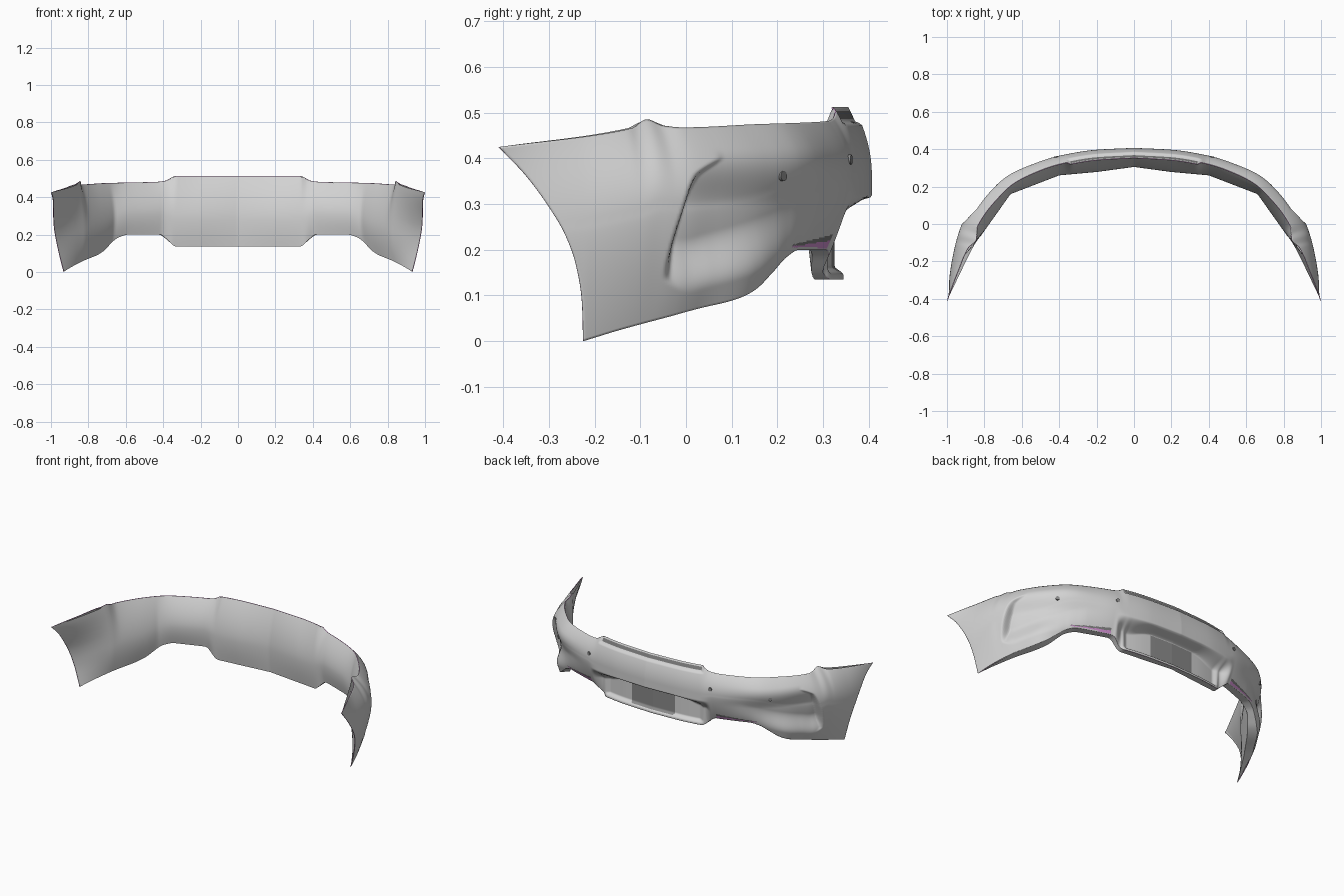
import bpy, bmesh, math
from mathutils import Vector

cube = bpy.data.objects.get("Cube")
if cube:
    bpy.data.objects.remove(cube, do_unlink=True)


def material(name, colour):
    m = bpy.data.materials.new(name)
    m.use_nodes = True
    m.diffuse_color = (*colour, 1)
    m.node_tree.nodes["Principled BSDF"].inputs["Base Color"].default_value = (*colour, 1)
    return m


PAINT = material("light grey paint", (0.65, 0.65, 0.65))
PLATE = material("mid grey plate", (0.25, 0.25, 0.25))
SLOT = material("dark grey slot", (0.2, 0.2, 0.2))
MAUVE = material("mauve trim", (0.62, 0.27, 0.62))


def clamp(x):
    return max(0.0, min(1.0, x))


def smooth(x):
    x = clamp(x)
    return x * x * (3 - 2 * x)


def curve(points, linear=False):
    """Monotone interpolation through (position, value) pairs."""
    xs, ys = zip(*points)
    sec = [(ys[i + 1] - ys[i]) / (xs[i + 1] - xs[i]) for i in range(len(xs) - 1)]
    slopes = [sec[0]]
    for a, b in zip(sec, sec[1:]):
        slopes.append(2 * a * b / (a + b) if a * b > 0 else 0.0)
    slopes.append(sec[-1])

    def f(x):
        x = max(xs[0], min(xs[-1], x))
        i = 0
        while i < len(sec) - 1 and x > xs[i + 1]:
            i += 1
        h = xs[i + 1] - xs[i]
        k = (x - xs[i]) / h
        if linear:
            return ys[i] + sec[i] * (x - xs[i])
        s = smooth(k)
        return (ys[i] * (1 - s) + ys[i + 1] * s
                + h * slopes[i] * k * (1 - k) ** 2 - h * slopes[i + 1] * k * k * (1 - k))
    return f


# Plan curve of the outer skin, by arc length from the middle
plan = [(0, .407), (.2, .397), (.4, .365), (.55, .32), (.67, .27), (.78, .19),
        (.86, .1), (.92, 0), (.96, -.13), (.985, -.27), (1, -.41)]
arc = [0.0]
for p, q in zip(plan, plan[1:]):
    arc.append(arc[-1] + math.dist(p, q))
END = arc[-1]
LOW = END - 0.194            # where the wheel arch meets the bottom edge
plan_x = curve([(a, p[0]) for a, p in zip(arc, plan)])
plan_y = curve([(a, p[1]) for a, p in zip(arc, plan)])

# Edge heights, edge insets and wheel arch
z_top = curve([(0, .513), (.345, .513), (.4, .488), (.45, .482), (.8, .475), (1.03, .468),
               (1.08, .472), (1.122, .486), (1.165, .467), (END, .425)])
z_low = curve([(0, .135), (.34, .135), (.44, .2), (.64, .2), (.71, .184), (.77, .15),
               (.83, .114), (.9, .09), (.98, .074), (1.06, .058), (1.2, .025), (LOW, 0)])
in_top = curve([(0, .04), (.45, .045), (.7, .06), (.85, .075), (1.03, .08), (1.122, .1),
                (1.18, .07), (1.3, .045), (END, 0)])
in_low = curve([(0, 0), (.34, 0), (.42, .05), (.85, .045), (1, .06), (LOW, .045)])
arch = curve([(0, LOW), (.2, LOW + .007), (.38, LOW + .023), (.53, LOW + .048),
              (.67, LOW + .083), (.84, LOW + .134), (1, END)])
pocket_edge = curve([(.11, 1.07), (.14, 1.108), (.2, 1.098), (.3, 1.068), (.36, 1.04), (.4, .97)])
pocket_floor = curve([(.6, .21), (.83, .15), (.97, .118), (1.04, .105), (1.12, .105)])


def plan_point(t):
    return Vector((math.copysign(plan_x(abs(t)), t), plan_y(abs(t)), 0))


def normal(t):
    d = plan_point(t + .01) - plan_point(t - .01)
    return Vector((-d.y, d.x, 0)).normalized()


def inset(t, v, z):
    d = in_top(t) * clamp((v - .6) / .4) ** 2 + in_low(t) * clamp((.55 - v) / .55) ** 1.5
    # raised top block
    d += .012 * smooth((.37 - t) / .02) * smooth((z - .474) / .008)
    # plate recess with its lower lip, undercut more steeply in the middle
    depth = .062 + .02 * smooth((z - .145) / .02) * smooth((.36 - t) / .04)
    undercut = .025 + .05 * smooth((t - .15) / .2)
    d += depth * smooth((.42 - t) / .06) * smooth((.318 - z) / undercut)
    # side pocket, fading toward the middle
    d += (.052 * smooth((pocket_edge(z) - t) / .026) * smooth((t - .4) / .6)
          * smooth((.425 - z) / .13) * smooth((z - pocket_floor(t)) / .12))
    return d


def skin(t, v):
    a = abs(t)
    z = z_low(a) + (z_top(a) - z_low(a)) * v
    p = plan_point(t) - normal(t) * inset(a, v, z)
    p.z = z
    return p


def along(u, v):
    """Position along the plan curve; rows stretch to the wheel arch edge."""
    stretch = (arch(v) - LOW) * clamp((abs(u) - .75) / .25)
    return math.copysign(abs(u) * LOW + stretch, u)


def add_grid(name, columns, flip, rule=None):
    """Make a sheet from columns of points; rule picks a material for a face centre."""
    bm = bmesh.new()
    vs = [[bm.verts.new(p) for p in col] for col in columns]
    for i in range(len(vs) - 1):
        for j in range(len(vs[0]) - 1):
            loop = [vs[i][j], vs[i + 1][j], vs[i + 1][j + 1], vs[i][j + 1]]
            f = bm.faces.new(loop[::-1] if flip else loop)
            if rule:
                f.material_index = rule(f.calc_center_median())
    mesh = bpy.data.meshes.new(name)
    bm.to_mesh(mesh)
    bm.free()
    ob = bpy.data.objects.new(name, mesh)
    bpy.context.collection.objects.link(ob)
    for m in (PAINT, PLATE, SLOT, MAUVE):
        mesh.materials.append(m)
    return ob


def shade(ob, angle):
    bpy.ops.object.select_all(action='DESELECT')
    ob.select_set(True)
    bpy.context.view_layer.objects.active = ob
    bpy.ops.object.shade_smooth_by_angle(angle=math.radians(angle))


def colour_rule(c):
    x = abs(c.x)
    if x < .145 and .155 < c.z < .294:
        return 1                        # licence plate area
    if x < .34 and .486 < c.z < .503:
        return 2                        # top slot
    rise = .007 + .1 * (.65 - x)        # lower vents widen toward the middle
    if .43 < x < .65 and .205 < c.z < .205 + rise:
        return 3 if c.z < .205 + .5 * rise else 2
    return 0


# Outer skin with wings, recess and pockets; its cut edges carry the trim colour
COLS, ROWS = 220, 84
body = add_grid("bumper_skin",
                [[skin(along(i / COLS, j / ROWS), j / ROWS) for j in range(ROWS + 1)]
                 for i in range(-COLS, COLS + 1)], True, colour_rule)
solid = body.modifiers.new("thickness", 'SOLIDIFY')
solid.thickness = .003
solid.offset = -1
solid.material_offset_rim = 3
shade(body, 65)

# Inner backing: bulges inward to straight chords, then runs straight to the wing edges
chord_x = curve([(0, 0), (.2, .2), (.42, .4), (.75, .66), (LOW, .93)], True)
chord_y = curve([(0, .305), (.2, .278), (.42, .26), (.75, .16), (LOW, -.22)], True)
BULGE = .4
NOTCH = .8256                # column of the pointed notch in the top edge


def backing_column(u, rows=24):
    a = abs(u) * LOW
    edge, top = skin(u * LOW, 0), skin(along(u, 1), 1)
    chord = Vector((math.copysign(chord_x(a), u), chord_y(a), 0))
    foot = chord.lerp(edge, .3)
    col = [edge]
    for j in range(rows + 1):
        v = j / rows
        if v < BULGE:
            p = foot.lerp(chord, math.sin(v / BULGE * math.pi / 2))
        else:
            p = chord.lerp(top, ((v - BULGE) / (1 - BULGE)) ** 1.8)
        p.z = skin(along(u, v), v).z
        col.append(p)
    return col


def wing_column(side, k, start):
    """Straight run from the notch column to the wheel arch edge."""
    u = side * (NOTCH + (1 - NOTCH) * k)
    vs = [0] + [j / 24 for j in range(25)]
    col = []
    for v, p in zip(vs, start):
        q = p.lerp(skin(along(side, v), v), k)
        q.z = skin(along(u, v), v).z
        col.append(q)
    return col


N, W = 80, 16
main = [backing_column(NOTCH * i / N) for i in range(-N, N + 1)]
left_wing = [wing_column(1, k / W, main[-1]) for k in range(1, W + 1)]
right_wing = [wing_column(-1, k / W, main[0]) for k in range(W, 0, -1)]
backing = add_grid("inner_backing", right_wing + main + left_wing, False)
shade(backing, 50)

# Parking sensors
for side, label in ((1, "left"), (-1, "right")):
    for t, v, place in ((.77, .65, "outer"), (.42, .7, "inner")):
        n = normal(side * t)
        bpy.ops.mesh.primitive_cylinder_add(vertices=20, radius=.011, depth=.008,
                                            location=skin(side * t, v))
        ob = bpy.context.object
        ob.name = f"{label}_{place}_sensor"
        ob.rotation_euler = n.to_track_quat('Z', 'Y').to_euler()
        ob.data.materials.append(PLATE)
        shade(ob, 40)
